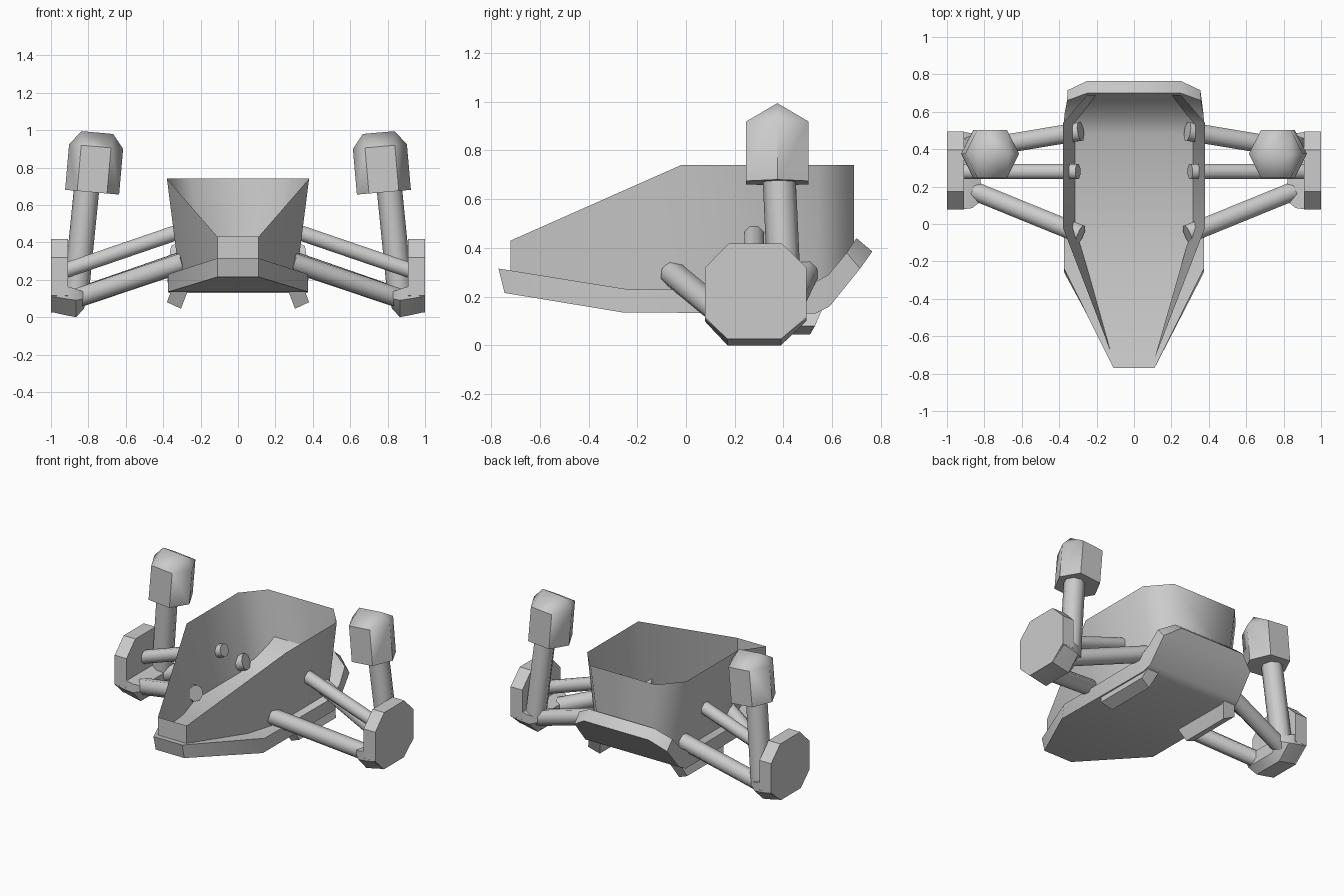
import bpy, math
from mathutils import Vector, Matrix

if "Cube" in bpy.data.objects:
    bpy.data.objects.remove(bpy.data.objects["Cube"])


def make(name, verts, faces, mirror=False, angle=40):
    mesh = bpy.data.meshes.new(name)
    mesh.from_pydata([tuple(v) for v in verts], [], faces)
    import bmesh
    bm = bmesh.new()
    bm.from_mesh(mesh)
    bmesh.ops.recalc_face_normals(bm, faces=bm.faces)
    bm.to_mesh(mesh)
    bm.free()
    ob = bpy.data.objects.new(name, mesh)
    bpy.context.collection.objects.link(ob)
    if mirror:
        ob.modifiers.new("mirror", 'MIRROR').use_clip = False
    bpy.ops.object.select_all(action='DESELECT')
    bpy.context.view_layer.objects.active = ob
    ob.select_set(True)
    bpy.ops.object.shade_smooth_by_angle(angle=math.radians(angle))
    return ob


def loft(name, rings, mirror=False, angle=40):
    """Skin a list of equal-length closed rings and cap both ends."""
    n = len(rings[0])
    verts = [v for r in rings for v in r]
    faces = [(k * n + i, k * n + (i + 1) % n, (k + 1) * n + (i + 1) % n, (k + 1) * n + i)
             for k in range(len(rings) - 1) for i in range(n)]
    faces += [tuple(range(n)), tuple(range(len(verts) - n, len(verts)))]
    return make(name, verts, faces, mirror, angle)


def tube(name, a, b, r, sides=8):
    a, b = Vector(a), Vector(b)
    q = (b - a).to_track_quat('Z', 'Y')
    ring = [q @ Vector((r * math.cos(t), r * math.sin(t), 0))
            for t in [math.tau * (i + 0.5) / sides for i in range(sides)]]
    return loft(name, [[a + v for v in ring], [b + v for v in ring]], True, 50)


# floor tray: slab bent upward at nose and tail (top y,z / bottom y,z / half width)
stations = [(-0.77, 0.315, -0.745, 0.215, 0.11, 0.11),
            (-0.24, 0.23, -0.26, 0.135, 0.373, 0.373),
            (0.48, 0.23, 0.53, 0.13, 0.378, 0.37),
            (0.585, 0.29, 0.59, 0.16, 0.372, 0.36),
            (0.66, 0.38, 0.715, 0.315, 0.358, 0.355),
            (0.70, 0.44, 0.765, 0.385, 0.25, 0.25)]
loft("floor_tray", [[(-wt, yt, zt), (wt, yt, zt), (wb, yb, zb), (-wb, yb, zb)]
                    for yt, zt, yb, zb, wt, wb in stations])

# open tub: single-sheet walls
top = [(0.11, -0.72, 0.43), (0.38, -0.02, 0.74), (0.38, 0.54, 0.74), (0.25, 0.69, 0.74)]
low = [(0.11, -0.72, 0.27), (0.31, -0.02, 0.19), (0.31, 0.54, 0.19), (0.195, 0.69, 0.36)]


def around(half):
    return half + [(-x, y, z) for x, y, z in reversed(half)]


n = 8
make("tub_walls", around(top) + around(low),
     [(i, (i + 1) % n, n + (i + 1) % n, n + i) for i in range(n)], angle=50)

# suspension struts poking through the tub wall
tube("front_lower_strut", (0.285, -0.055, 0.295), (0.85, 0.175, 0.105), 0.054)
tube("rear_lower_strut", (0.285, 0.495, 0.305), (0.86, 0.40, 0.105), 0.054)
tube("upper_strut", (0.30, 0.28, 0.462), (0.92, 0.28, 0.25), 0.044)

# octagonal hub discs
octo = [(0.077, 0.318), (0.175, 0.417), (0.395, 0.417), (0.495, 0.318),
        (0.495, 0.115), (0.39, 0.025), (0.17, 0.025), (0.077, 0.115)]
loft("hub_disc", [[(x, y, z) for y, z in octo] for x in (0.91, 1.0)], True, 30)

# lower hub block, tapering inward
block = [(0.93, 0.077, 0.495, 0.17, 0.39, 0.17, 0.10, 0.012),
         (0.865, 0.085, 0.485, 0.17, 0.39, 0.15, 0.09, 0.0),
         (0.82, 0.12, 0.45, 0.19, 0.37, 0.135, 0.10, 0.05)]
block.insert(0, (0.99, 0.078, 0.494, 0.17, 0.39, 0.17, 0.11, 0.026))
loft("hub_block", [[(x, y0, zt), (x, y1, zt), (x, y1, zm), (x, b1, zb), (x, b0, zb), (x, y0, zm)]
                   for x, y0, y1, b0, b1, zt, zm, zb in block], True, 35)

# upright posts
tube("post", (0.868, 0.41, 0.10), (0.808, 0.382, 0.70), 0.068)

# hexagonal pods with a hipped roof
hexa = [(-0.145, 0), (-0.08, -0.128), (0.08, -0.128), (0.145, 0), (0.08, 0.128), (-0.08, 0.128)]
verts = [Vector((x, y, 0)) for x, y in hexa] + [Vector((x, y, 0.245)) for x, y in hexa]
verts += [Vector((-0.085, 0, 0.32)), Vector((0.085, 0, 0.32))]
faces = [(i, (i + 1) % 6, 6 + (i + 1) % 6, 6 + i) for i in range(6)] + [tuple(range(6))]
faces += [(6, 7, 12), (7, 8, 13, 12), (8, 9, 13), (9, 10, 13), (10, 11, 12, 13), (11, 6, 12)]
pose = Matrix.Translation((0.78, 0.375, 0.668)) @ Matrix.Rotation(math.radians(-5), 4, 'Y')
make("pod", [pose @ v for v in verts], faces, True, 50)

# skids under the tray
skid = [(0.265, 0.15, 0.10, 0.56), (0.355, 0.15, 0.10, 0.56),
        (0.38, 0.08, 0.13, 0.53), (0.305, 0.045, 0.15, 0.51)]
loft("skid", [[(x, y0, z) for x, z, y0, y1 in skid], [(x, y1, z) for x, z, y0, y1 in skid]], True)
